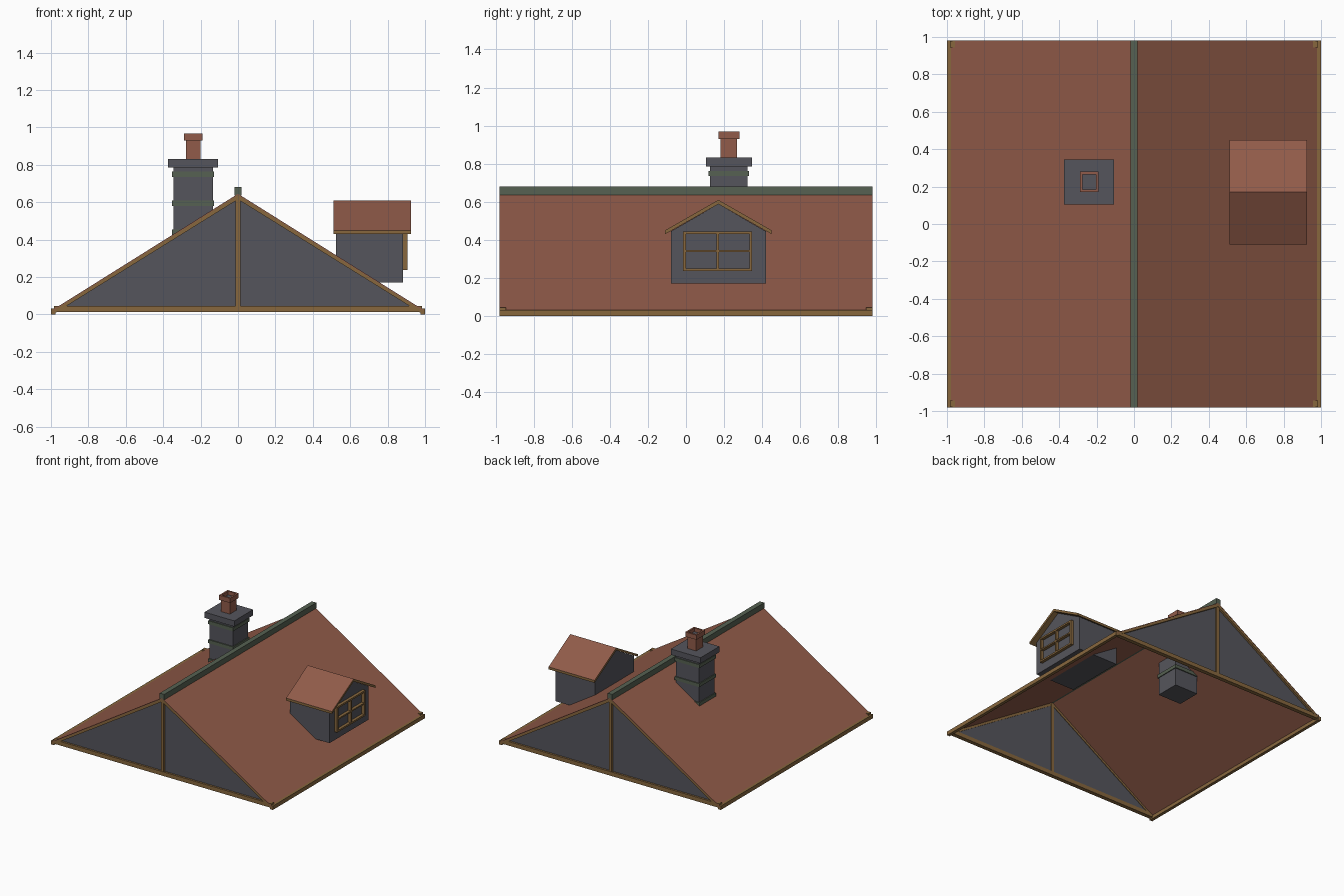
import bpy, bmesh

if "Cube" in bpy.data.objects:
    bpy.data.objects.remove(bpy.data.objects["Cube"])


def material(name, rgb):
    m = bpy.data.materials.new(name)
    m.diffuse_color = (*rgb, 1)
    m.use_nodes = True
    m.node_tree.nodes["Principled BSDF"].inputs["Base Color"].default_value = m.diffuse_color
    return m


RED = material("tile red", (0.284, 0.105, 0.067))
GREY = material("slate grey", (0.091, 0.091, 0.107))
WOOD = material("timber brown", (0.242, 0.136, 0.048))
GREEN = material("ridge green", (0.093, 0.120, 0.084))


def finish(name, bm, *mats):
    bmesh.ops.recalc_face_normals(bm, faces=bm.faces)
    me = bpy.data.meshes.new(name)
    bm.to_mesh(me)
    bm.free()
    for m in mats:
        me.materials.append(m)
    ob = bpy.data.objects.new(name, me)
    bpy.context.collection.objects.link(ob)
    return ob


def prism(name, profile, axis, a, b, mat):
    """Extrude a (horizontal, z) profile along x or y from a to b."""
    bm = bmesh.new()
    place = (lambda p: (a, p[0], p[1])) if axis == 'x' else (lambda p: (p[0], a, p[1]))
    face = bm.faces.new([bm.verts.new(place(p)) for p in profile])
    ext = bmesh.ops.extrude_face_region(bm, geom=[face])
    d = (b - a, 0, 0) if axis == 'x' else (0, b - a, 0)
    bmesh.ops.translate(bm, vec=d, verts=[v for v in ext['geom']
                                          if isinstance(v, bmesh.types.BMVert)])
    return finish(name, bm, mat)


def box(name, x0, x1, y0, y1, z0, z1, mat):
    return prism(name, [(x0, z0), (x1, z0), (x1, z1), (x0, z1)], 'y', y0, y1, mat)


def block(name, half_x, half_y, z0, z1, mat):
    """Box centred on the chimney axis."""
    return box(name, CX - half_x, CX + half_x, CY - half_y, CY + half_y, z0, z1, mat)


L = 0.98          # half length of the roof
TOP = 0.645       # height of the slopes at the ridge
EAVE = 0.025      # height of the slopes at the eaves

# Main slopes and eave beams
for s, side in ((-1, "left"), (1, "right")):
    prism(side + "_roof_slope",
          [(0, TOP), (s * 0.99, EAVE), (s * 0.99, EAVE - 0.006), (0, TOP - 0.006)],
          'y', -L, L, RED)
    box(side + "_eave_beam", s * 0.975, s * 1.0, -L, L, 0.0, 0.032, WOOD)

# Ridge beam
box("ridge_cap", -0.02, 0.02, -L, L, 0.635, 0.68, GREEN)

# Gable ends: wall, tie beam, post and rake beams
for s, end in ((-1, "front"), (1, "back")):
    prism(end + "_gable_wall", [(-0.965, 0.025), (0.965, 0.025), (0, 0.635)],
          'y', s * 0.952, s * 0.962, GREY)
    box(end + "_tie_beam", -0.985, 0.985, s * 0.945, s * 0.978, 0.012, 0.045, WOOD)
    box(end + "_post", -0.013, 0.013, s * 0.945, s * 0.976, 0.03, 0.62, WOOD)
    for t, side in ((-1, "left"), (1, "right")):
        prism(f"{end}_{side}_rake_beam",
              [(0, TOP - 0.004), (t * 0.995, EAVE - 0.006),
               (t * 0.98, 0.006), (0, TOP - 0.03)],
              'y', s * 0.948, s * 0.979, WOOD)

# Chimney stack
CX, CY = -0.24, 0.225
block("chimney_stack", 0.105, 0.098, 0.28, 0.79, GREY)
for i, z in enumerate((0.425, 0.58, 0.735)):
    block(f"chimney_band_{i + 1}", 0.112, 0.106, z, z + 0.028, GREEN)
block("chimney_cap", 0.134, 0.121, 0.785, 0.832, GREY)

# Chimney pot with a hollow rim
block("chimney_pot", 0.039, 0.043, 0.83, 0.91, RED)
rim = block("chimney_pot_rim", 0.05, 0.055, 0.93, 0.968, RED)
rim.data.materials.append(GREY)
bm = bmesh.new()
bm.from_mesh(rim.data)
bm.normal_update()
top = max(bm.faces, key=lambda f: f.calc_center_median().z)
bmesh.ops.inset_region(bm, faces=[top], thickness=0.02)
ext = bmesh.ops.extrude_discrete_faces(bm, faces=[top])['faces'][0]
bmesh.ops.translate(bm, vec=(0, 0, -0.03), verts=ext.verts)
ext.material_index = 1
bm.to_mesh(rim.data)
bm.free()
block("chimney_pot_neck", 0.039, 0.043, 0.905, 0.932, RED)

# Dormer body
DY = 0.17
prism("dormer_body", [(DY - 0.25, 0.17), (DY + 0.25, 0.17), (DY + 0.25, 0.445),
                      (DY, 0.588), (DY - 0.25, 0.445)], 'x', 0.525, 0.882, GREY)

# Dormer roof: timber slab with tiles on the upward faces
roof = prism("dormer_roof", [(DY - 0.28, 0.45), (DY, 0.61), (DY + 0.28, 0.45),
                             (DY + 0.28, 0.43), (DY, 0.588), (DY - 0.28, 0.43)],
             'x', 0.51, 0.925, WOOD)
roof.data.materials.append(RED)
for p in roof.data.polygons:
    p.material_index = 1 if p.normal.z > 0.3 else 0

# Dormer window frame and glazing bars
Y0, Y1, Z0, Z1, B = -0.015, 0.347, 0.237, 0.445, 0.014
for name, y0, y1, z0, z1 in (
        ("window_sill", Y0, Y1, Z0, Z0 + B),
        ("window_head", Y0, Y1, Z1 - B, Z1),
        ("window_left_jamb", Y0, Y0 + B, Z0, Z1),
        ("window_right_jamb", Y1 - B, Y1, Z0, Z1),
        ("window_mullion", 0.16, 0.172, Z0, Z1),
        ("window_crossbar", Y0, Y1, 0.336, 0.347)):
    box(name, 0.88, 0.906, y0, y1, z0, z1, WOOD)
